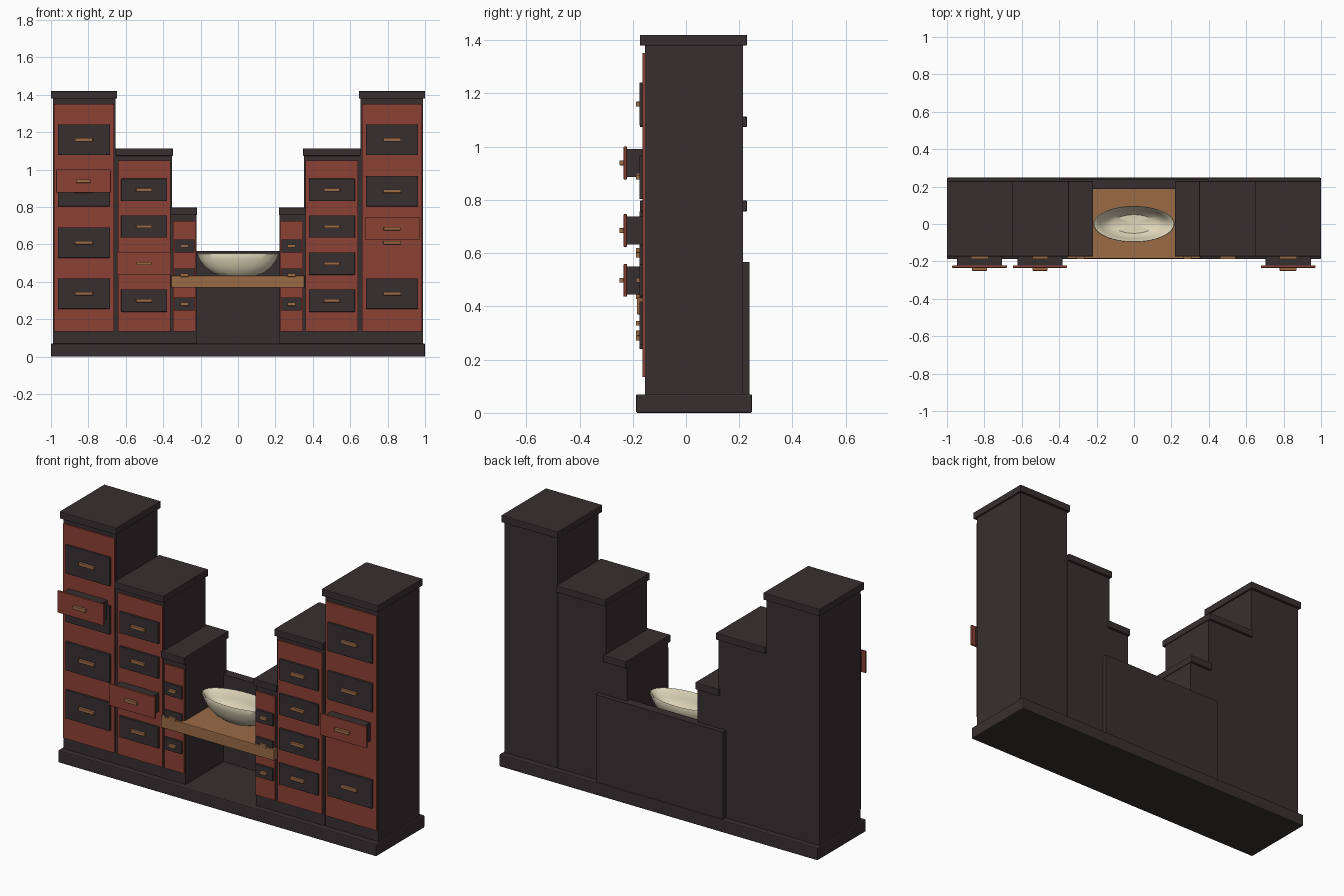
import bpy, bmesh, math

cube = bpy.data.objects.get("Cube")
if cube:
    bpy.data.objects.remove(cube, do_unlink=True)


def material(name, rgb):
    m = bpy.data.materials.new(name)
    m.use_nodes = True
    m.diffuse_color = (*rgb, 1)
    m.node_tree.nodes["Principled BSDF"].inputs["Base Color"].default_value = (*rgb, 1)
    return m


DARK = material("dark wood", (0.039, 0.028, 0.030))
RED = material("red lacquer", (0.26, 0.052, 0.036))
TAN = material("tan wood", (0.33, 0.145, 0.062))
CREAM = material("cream ceramic", (0.76, 0.69, 0.50))


def finish(name, bm, mat):
    me = bpy.data.meshes.new(name)
    bm.to_mesh(me)
    bm.free()
    me.materials.append(mat)
    ob = bpy.data.objects.new(name, me)
    bpy.context.collection.objects.link(ob)
    return ob


def box(name, x, y, z, mat, bevel=0):
    """Box from (min, max) pairs, optionally with softened edges."""
    bm = bmesh.new()
    bmesh.ops.create_cube(bm, size=1)
    for v in bm.verts:
        v.co = [p[0] + (c + 0.5) * (p[1] - p[0]) for c, p in zip(v.co, (x, y, z))]
    ob = finish(name, bm, mat)
    if bevel:
        mod = ob.modifiers.new("soft edges", "BEVEL")
        mod.width = bevel
        mod.segments = 2
    return ob


def around(c, width):
    return (c - width / 2, c + width / 2)


def handle(name, x, z, width, front):
    box(name, around(x, width), (front, front + 0.016), around(z, 0.018), TAN, 0.002)


def closed_drawer(name, x, z, width, height, grip):
    box(name + "_front", around(x, width), (-0.175, -0.155), around(z, height), DARK, 0.002)
    handle(name + "_handle", x, z, grip, -0.188)


def open_drawer(name, x, z, width, grip):
    box(name + "_box", around(x, width - 0.05), (-0.223, -0.15), around(z, 0.105), DARK)
    box(name + "_front", around(x, width), (-0.234, -0.222), around(z, 0.123), RED, 0.002)
    handle(name + "_handle", x, z, grip, -0.25)


# Plinth
box("base", (-1, 1), (-0.188, 0.248), (0, 0.07), DARK, 0.006)

# Column: inner x, outer x, top, cap inner, cap outer, cap bottom, red inner, red outer,
# red top, drawer width, drawer height, handle width, drawer heights
columns = {
    "tall": (0.656, 0.99, 1.42, 0.646, 1.0, 1.38, 0.663, 0.985, 1.352,
             0.278, 0.162, 0.096, (1.16, 0.885, 0.61, 0.337)),
    "middle": (0.353, 0.655, 1.113, 0.348, 0.655, 1.074, 0.361, 0.642, 1.05,
               0.246, 0.12, 0.086, (0.892, 0.696, 0.498, 0.30)),
    "small": (0.222, 0.354, 0.797, 0.218, 0.364, 0.757, 0.225, 0.348, 0.725,
              0.107, 0.07, 0.043, (0.592, 0.436, 0.281)),
}
for side, s in (("left", 1), ("right", -1)):
    for kind, (xi, xo, top, ci, co, cb, ri, ro, rt, dw, dh, grip, levels) in columns.items():
        label = f"{side}_{kind}"

        def span(a, b):
            return tuple(sorted((a * s, b * s)))

        box(label + "_body", span(xi, xo), (-0.154, 0.214), (0.06, cb + 0.01), DARK)
        box(label + "_cap", span(ci, co), (-0.173, 0.229), (cb, top), DARK, 0.003)
        box(label + "_face", span(ri, ro), (-0.163, -0.15), (0.134, rt), RED)
        x = s * (ri + ro) / 2
        for i, z in enumerate(levels):
            name = f"{label}_drawer_{i + 1}"
            if label == "left_tall" and i == 2:
                handle(name + "_handle", x, z, grip, -0.188)
            elif not (label == "right_middle" and i == 2):
                closed_drawer(name, x, z, dw, dh, grip)

# Drawers pulled out
open_drawer("right_tall_open_drawer", -0.826, 0.939, 0.292, 0.08)
open_drawer("left_tall_open_drawer", 0.824, 0.685, 0.292, 0.09)
open_drawer("right_middle_open_drawer", -0.503, 0.498, 0.29, 0.08)

# Centre bay
box("back_panel", (-0.4, 0.4), (0.187, 0.238), (0.06, 0.566), DARK)
box("counter", (-0.357, 0.355), (-0.184, 0.19), (0.37, 0.433), TAN, 0.003)

# Oval bowl, spun from a half profile and squashed front to back
profile = [(0, 0.433), (0.095, 0.433), (0.14, 0.45), (0.18, 0.483), (0.205, 0.518),
           (0.217, 0.548), (0.213, 0.553), (0.205, 0.549), (0.182, 0.51),
           (0.15, 0.475), (0.112, 0.455), (0, 0.45)]
bm = bmesh.new()
verts = [bm.verts.new((r, 0, z)) for r, z in profile]
edges = [bm.edges.new(pair) for pair in zip(verts, verts[1:])]
bmesh.ops.spin(bm, geom=verts + edges, cent=(0, 0, 0), axis=(0, 0, 1),
               angle=math.tau, steps=48)
bmesh.ops.remove_doubles(bm, verts=bm.verts, dist=0.0005)
bmesh.ops.recalc_face_normals(bm, faces=bm.faces)
for v in bm.verts:
    v.co.y *= 0.445
bowl = finish("bowl", bm, CREAM)
bpy.ops.object.select_all(action="DESELECT")
bowl.select_set(True)
bpy.context.view_layer.objects.active = bowl
bpy.ops.object.shade_smooth_by_angle(angle=math.radians(35))
